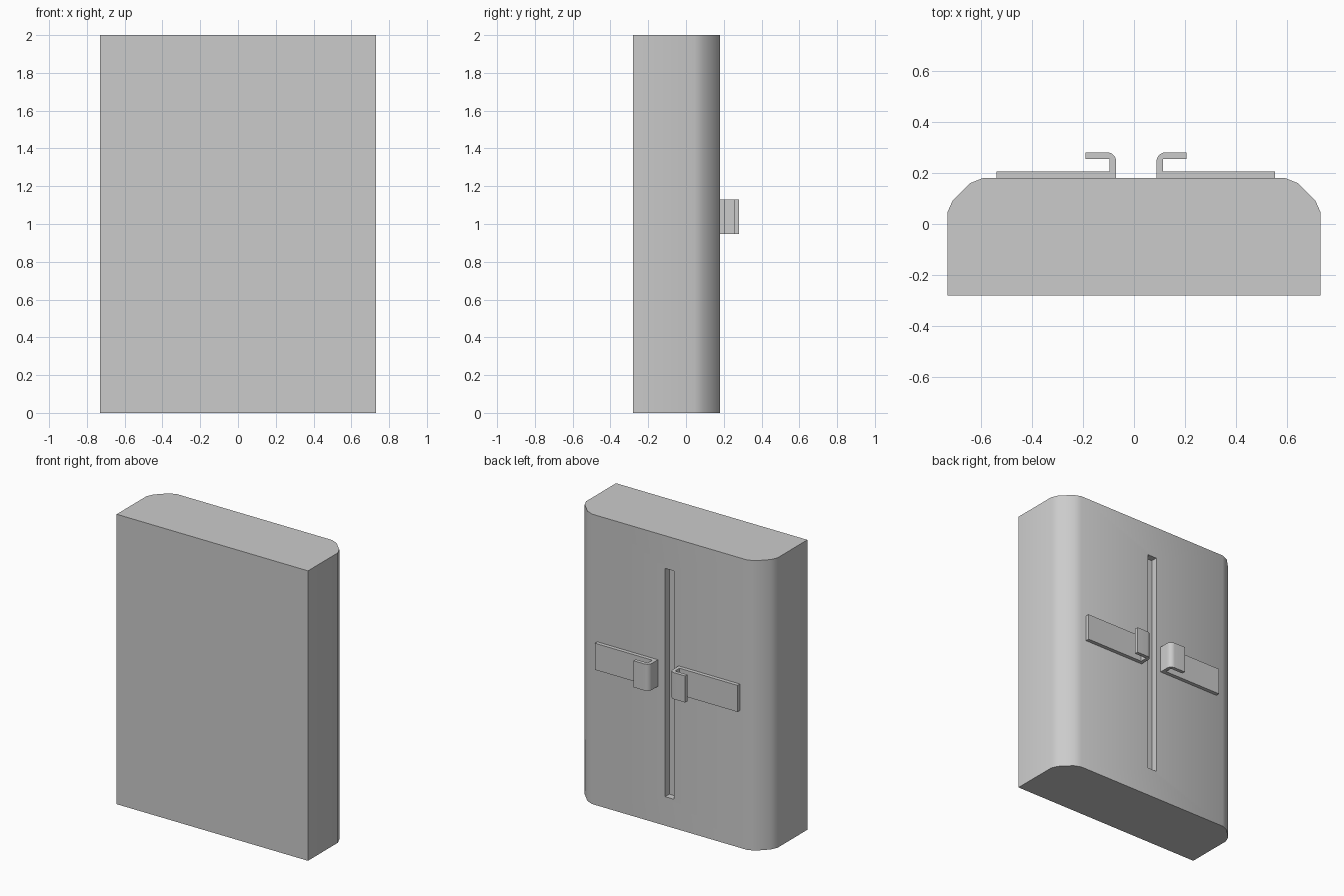
import bpy
import bmesh
from math import radians, sin, cos

if "Cube" in bpy.data.objects:
    bpy.data.objects.remove(bpy.data.objects["Cube"], do_unlink=True)

GREY = (0.6, 0.6, 0.6, 1)
grey = bpy.data.materials.new("plain grey")
grey.use_nodes = True
grey.diffuse_color = GREY
grey.node_tree.nodes["Principled BSDF"].inputs["Base Color"].default_value = GREY


def prism(name, outline, z0, z1):
    """Extrude an outline in the xy plane from z0 to z1."""
    bm = bmesh.new()
    face = bm.faces.new([bm.verts.new((x, y, z0)) for x, y in outline])
    up = bmesh.ops.extrude_face_region(bm, geom=[face])
    bmesh.ops.translate(bm, vec=(0, 0, z1 - z0),
                        verts=[v for v in up["geom"] if isinstance(v, bmesh.types.BMVert)])
    bmesh.ops.recalc_face_normals(bm, faces=bm.faces)
    mesh = bpy.data.meshes.new(name)
    bm.to_mesh(mesh)
    bm.free()
    mesh.materials.append(grey)
    obj = bpy.data.objects.new(name, mesh)
    bpy.context.collection.objects.link(obj)
    return obj


def activate(obj):
    bpy.ops.object.select_all(action="DESELECT")
    obj.select_set(True)
    bpy.context.view_layer.objects.active = obj


# Body: tall slab with rounded back corners
half = [(0.73, -0.28), (0.73, 0.045), (0.71, 0.09), (0.64, 0.16), (0.59, 0.18)]
body = prism("body", half + [(-x, y) for x, y in reversed(half)], 0, 2)

# Long shallow slot in the back
slot = prism("slot_cutter", [(-0.035, 0.135), (0.033, 0.135), (0.033, 0.3), (-0.035, 0.3)],
             0.2, 1.775)
slot.hide_render = True
cut = body.modifiers.new("slot", "BOOLEAN")
cut.operation = "DIFFERENCE"
cut.solver = "EXACT"
cut.object = slot
activate(body)
bpy.ops.object.modifier_apply(modifier="slot")
bpy.data.objects.remove(slot, do_unlink=True)


# Hooked brackets: mounting plate, post and a lip folded back over the plate
def bracket(name, side, inner, plate_end, lip_end):
    t, r, base, top = 0.025, 0.035, 0.178, 0.28
    bend = [(inner + r - r * cos(radians(a)), top - r + r * sin(radians(a)))
            for a in range(0, 91, 15)]
    outline = [(plate_end, base), (inner, base)] + bend + [
        (lip_end, top), (lip_end, top - t), (inner + t, top - t),
        (inner + t, base + t + 0.003), (plate_end, base + t + 0.003)]
    return prism(name, [(side * x, y) for x, y in outline], 0.947, 1.13)


parts = [body,
         bracket("left_bracket", 1, 0.088, 0.552, 0.205),
         bracket("right_bracket", -1, 0.07, 0.537, 0.19)]

for part in parts:
    activate(part)
    bpy.ops.object.shade_smooth_by_angle(angle=radians(30))
